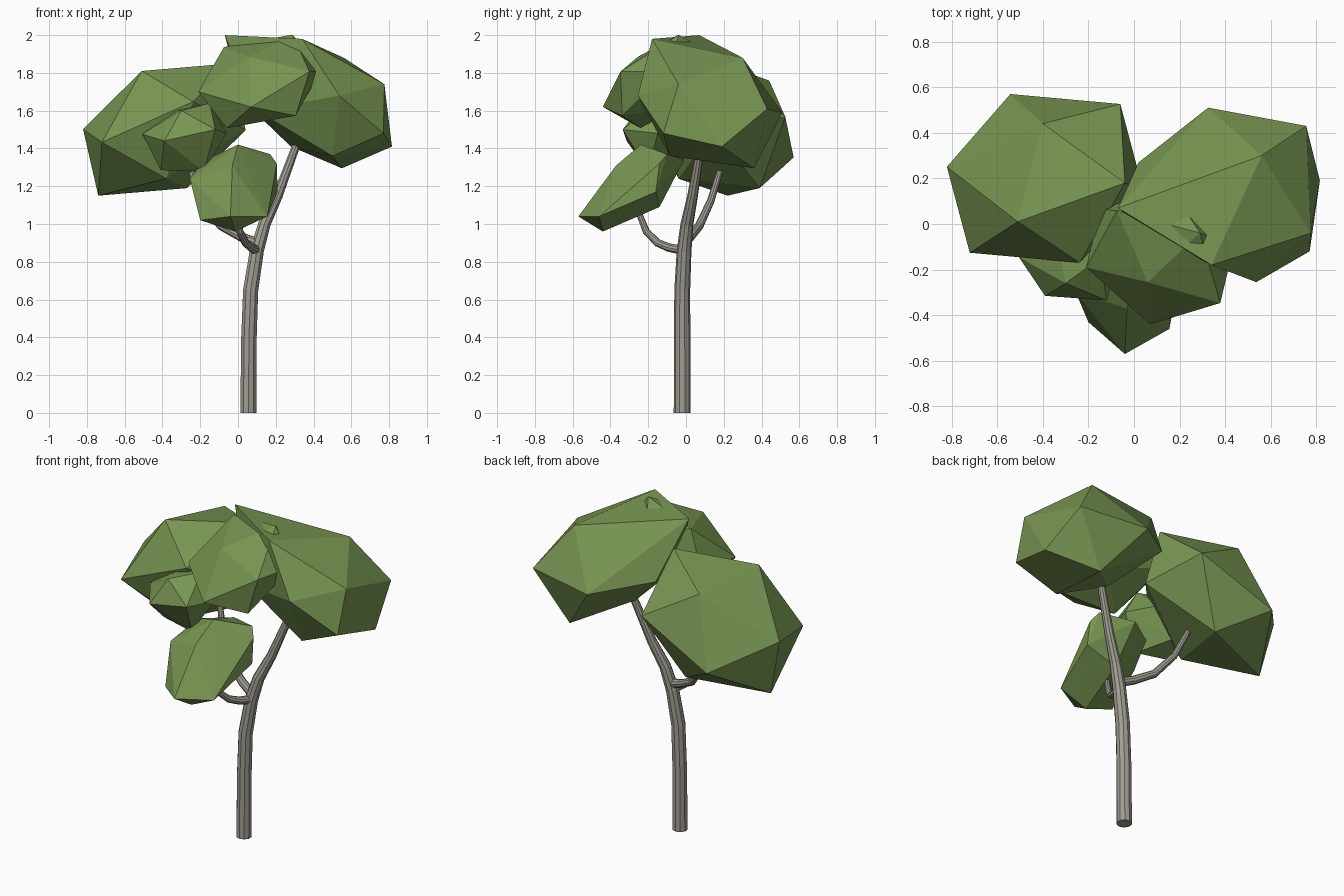
import bpy
import bmesh
from mathutils import Matrix, Vector

if "Cube" in bpy.data.objects:
    bpy.data.objects.remove(bpy.data.objects["Cube"], do_unlink=True)


def make_material(name, colour):
    mat = bpy.data.materials.new(name)
    mat.use_nodes = True
    mat.diffuse_color = colour
    mat.node_tree.nodes["Principled BSDF"].inputs["Base Color"].default_value = colour
    return mat


leaf = make_material("leaf_green", (0.185, 0.3, 0.083, 1))
bark = make_material("bark_grey", (0.35, 0.335, 0.285, 1))


def add_object(name, mesh, mat):
    mesh.materials.clear()
    mesh.materials.append(mat)
    obj = bpy.data.objects.new(name, mesh)
    bpy.context.collection.objects.link(obj)
    return obj


def finish_clump(name, bm):
    bmesh.ops.recalc_face_normals(bm, faces=bm.faces)
    mesh = bpy.data.meshes.new(name)
    bm.to_mesh(mesh)
    bm.free()
    add_object(name, mesh, leaf)


def leaf_clump(name, centre, a, b, c):
    """Icosahedron stretched so that one of its faces lands on a, b, c."""
    bm = bmesh.new()
    bmesh.ops.create_icosphere(bm, subdivisions=1, radius=1)
    bm.faces.ensure_lookup_table()
    centre = Vector(centre)
    source = Matrix([v.co for v in bm.faces[0].verts]).transposed()
    target = Matrix([Vector(p) - centre for p in (a, b, c)]).transposed()
    stretch = target @ source.inverted()
    for v in bm.verts:
        v.co = stretch @ v.co + centre
    finish_clump(name, bm)


def faceted_clump(name, corners):
    """Irregular clump wrapped around a few corner points."""
    bm = bmesh.new()
    verts = [bm.verts.new(p) for p in corners]
    hull = bmesh.ops.convex_hull(bm, input=verts)
    loose = {v for v in hull["geom_interior"] if isinstance(v, bmesh.types.BMVert)}
    bmesh.ops.delete(bm, geom=list(loose), context="VERTS")
    finish_clump(name, bm)


def limb(name, path):
    """Tapered ten-sided tube along points of (x, y, z, radius)."""
    curve = bpy.data.curves.new(name + "_path", "CURVE")
    curve.dimensions = "3D"
    curve.bevel_depth = 1
    curve.bevel_resolution = 3
    curve.use_fill_caps = True
    spline = curve.splines.new("POLY")
    spline.use_smooth = False
    spline.points.add(len(path) - 1)
    for point, (x, y, z, radius) in zip(spline.points, path):
        point.co = (x, y, z, 1)
        point.radius = radius
    helper = bpy.data.objects.new(name + "_path", curve)
    bpy.context.collection.objects.link(helper)
    bpy.context.view_layer.update()
    graph = bpy.context.evaluated_depsgraph_get()
    mesh = bpy.data.meshes.new_from_object(helper.evaluated_get(graph))
    bpy.data.objects.remove(helper, do_unlink=True)
    for face in mesh.polygons:
        face.use_smooth = False
        face.material_index = 0
    add_object(name, mesh, bark)


# Trunk leaning into the left crown
limb("trunk", [(.055, -.02, 0, .045), (.058, -.02, .4, .043), (.067, -.02, .65, .042),
               (.1, -.01, .86, .039), (.14, .005, 1, .034), (.21, .035, 1.15, .028),
               (.31, .08, 1.42, .022), (.36, .1, 1.55, .018)])
# Branches
limb("back_branch", [(.1, -.01, .9, .027), (.02, .02, .93, .025), (-.09, .07, .99, .023),
                     (-.19, .13, 1.12, .02), (-.25, .18, 1.28, .017)])
limb("front_branch", [(.1, -.01, .86, .026), (.07, -.09, .875, .023), (.04, -.15, .9, .021),
                      (.01, -.21, .96, .019), (-.01, -.25, 1.06, .016)])

# Leaf clumps
leaf_clump("right_crown", (-.39, .2, 1.5),
           (-.51, .01, 1.81), (-.4, .44, 1.76), (-.04, .18, 1.85))
leaf_clump("middle_crown", (.115, -.14, 1.755),
           (.06, -.255, 1.885), (-.21, -.19, 1.7), (.07, -.44, 1.62))
faceted_clump("left_crown", [
    (-.07, .07, 2), (.34, -.18, 1.98), (.56, .3, 1.88), (.755, .43, 1.61),
    (.775, -.04, 1.74), (.77, -.12, 1.48), (.536, -.255, 1.68), (.815, .19, 1.41),
    (.325, .51, 1.59), (.02, .27, 1.66), (.55, .36, 1.295), (.5, -.085, 1.36),
    (.28, .1, 1.41), (.1, -.06, 1.6)])
faceted_clump("small_clump", [
    (-.505, -.145, 1.475), (-.39, -.315, 1.44), (-.12, -.335, 1.5), (-.41, -.14, 1.285),
    (-.18, -.2, 1.28), (-.06, -.15, 1.48), (-.15, -.15, 1.64), (-.3, -.26, 1.6),
    (-.35, -.02, 1.6), (-.18, 0, 1.5), (-.3, 0, 1.33)])
faceted_clump("low_front_clump", [
    (-.04, -.57, 1.04), (-.015, -.44, .96), (.155, -.46, 1.04), (-.2, -.43, 1.02),
    (-.03, -.37, 1.31), (-.255, -.3, 1.24), (0, -.24, 1.42), (.17, -.1, 1.37),
    (.205, -.14, 1.32), (.21, -.16, 1.17), (-.02, -.01, 1.34), (-.19, -.12, 1.33),
    (.02, -.14, 1.09)])
